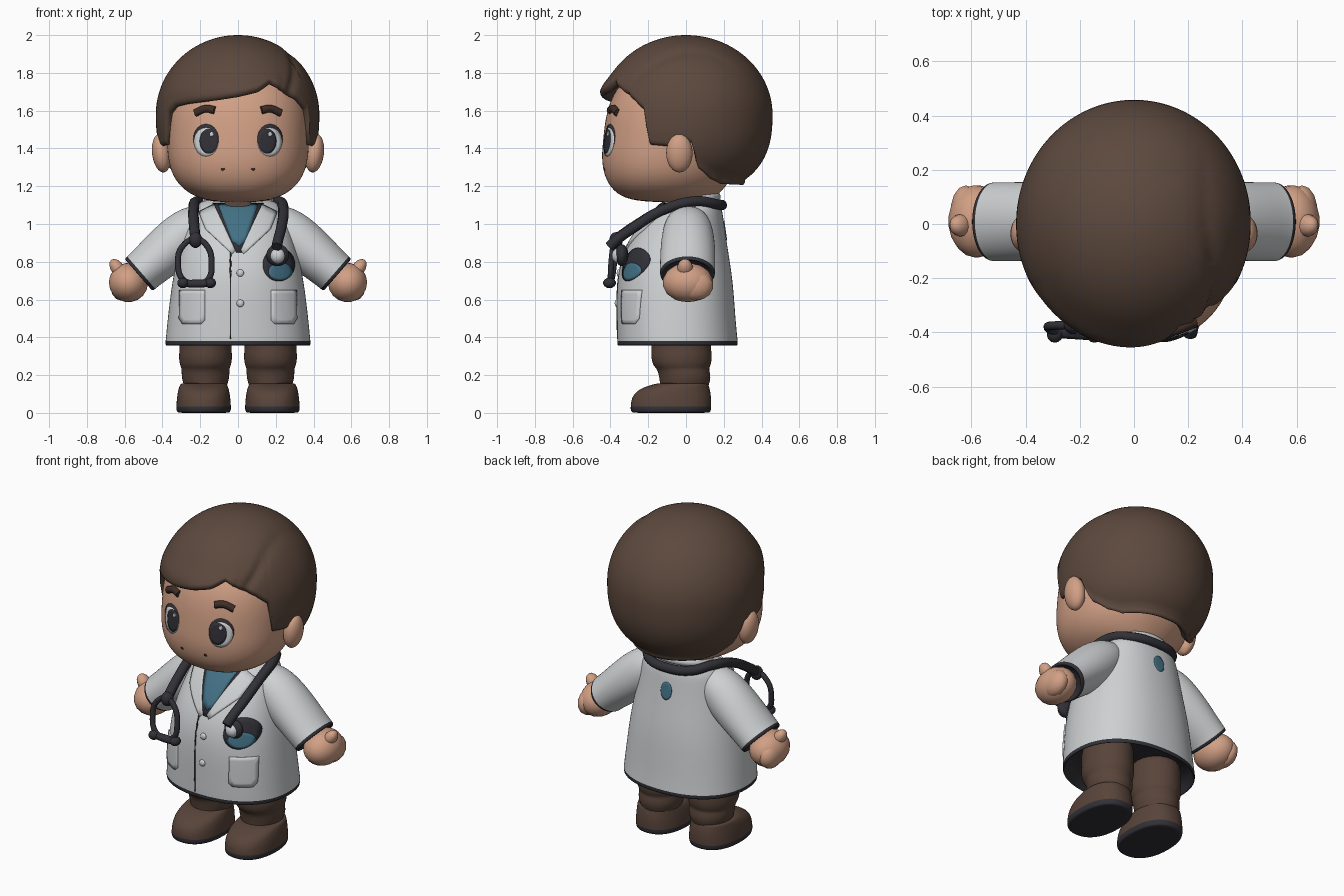
import bpy, bmesh, math
from mathutils import Vector
from mathutils.bvhtree import BVHTree

if "Cube" in bpy.data.objects:
    bpy.data.objects.remove(bpy.data.objects["Cube"])


def material(name, r, g, b):
    m = bpy.data.materials.new(name)
    m.diffuse_color = (r, g, b, 1)
    m.use_nodes = True
    m.node_tree.nodes["Principled BSDF"].inputs["Base Color"].default_value = m.diffuse_color
    return m


HAIR = material("hair_brown", 0.108, 0.066, 0.047)
PANTS = material("trouser_brown", 0.098, 0.058, 0.042)
BROW = material("brow_brown", 0.05, 0.027, 0.02)
SKIN = material("skin", 0.64, 0.35, 0.235)
WHITE = material("coat_white", 0.62, 0.64, 0.65)
DARK = material("dark_trim", 0.03, 0.03, 0.038)
TEAL = material("teal", 0.055, 0.165, 0.235)


def finish(name, bm, mats, subsurf=0):
    bmesh.ops.recalc_face_normals(bm, faces=bm.faces)
    for f in bm.faces:
        f.smooth = True
    me = bpy.data.meshes.new(name)
    bm.to_mesh(me)
    bm.free()
    ob = bpy.data.objects.new(name, me)
    bpy.context.collection.objects.link(ob)
    for m in mats:
        me.materials.append(m)
    if subsurf:
        mod = ob.modifiers.new("smooth", 'SUBSURF')
        mod.levels = mod.render_levels = subsurf
    return ob


def bridge(bm, rows, second=()):
    """Join rows of vertices; row gaps listed in `second` use material 1."""
    n = len(rows[0])
    for i in range(len(rows) - 1):
        for j in range(n):
            k = (j + 1) % n
            f = bm.faces.new((rows[i][j], rows[i][k], rows[i + 1][k], rows[i + 1][j]))
            f.material_index = int(i in second)


def loft(name, rings, mats, second=(), p=2.0, egg=0.0, n=24, loc=(0, 0, 0), rot=0.0):
    """Stack of rounded rings (z, centre y, half width, half depth)."""
    bm = bmesh.new()
    rows = []
    for z, cy, rx, ry in rings:
        row = []
        for j in range(n):
            c, s = math.cos(j * math.tau / n), math.sin(j * math.tau / n)
            x = math.copysign(abs(c) ** (2 / p), c) * rx * (1 - egg * max(0, s))
            row.append(bm.verts.new((x, cy + math.copysign(abs(s) ** (2 / p), s) * ry, z)))
        rows.append(row)
    bridge(bm, rows, second)
    f = bm.faces.new(rows[0])
    f.material_index = int(0 in second)
    f = bm.faces.new(rows[-1])
    f.material_index = int(len(rings) - 2 in second)
    ob = finish(name, bm, mats, 2)
    ob.location, ob.rotation_euler = loc, (0, rot, 0)
    return ob


def ball(name, loc, size, mat, rot=(0, 0, 0), seg=24):
    bm = bmesh.new()
    bmesh.ops.create_uvsphere(bm, u_segments=seg, v_segments=seg // 2, radius=1)
    bmesh.ops.scale(bm, vec=size, verts=bm.verts)
    ob = finish(name, bm, [mat])
    ob.location, ob.rotation_euler = loc, rot
    return ob


def tube(name, pts, r, mat, cyclic=False):
    cu = bpy.data.curves.new(name, 'CURVE')
    cu.dimensions, cu.bevel_depth, cu.bevel_resolution = '3D', r, 3
    cu.resolution_u, cu.use_fill_caps = 8, True
    sp = cu.splines.new('BEZIER')
    sp.bezier_points.add(len(pts) - 1)
    for b, q in zip(sp.bezier_points, pts):
        b.co = q
        b.handle_left_type = b.handle_right_type = 'AUTO'
    sp.use_cyclic_u = cyclic
    cu.materials.append(mat)
    ob = bpy.data.objects.new(name, cu)
    bpy.context.collection.objects.link(ob)


def tree(ob):
    bpy.context.view_layer.update()
    return BVHTree.FromObject(ob, bpy.context.evaluated_depsgraph_get())


def on_surface(bvh, x, z, side=-1):
    hit = bvh.ray_cast(Vector((x, 2 * side, z)), Vector((0, -side, 0)))[0]
    return hit or bvh.find_nearest(Vector((x, 0.3 * side, z)))[0]


def plate(name, bvh, outline, lift, mat, side=-1):
    """Thin plate wrapped on a surface, from a convex x-z outline."""
    pts = []
    for (x0, z0), (x1, z1) in zip(outline, outline[1:] + outline[:1]):
        m = max(1, int(math.hypot(x1 - x0, z1 - z0) / 0.025))
        pts += [(x0 + (x1 - x0) * i / m, z0 + (z1 - z0) * i / m) for i in range(m)]
    cx = sum(q[0] for q in pts) / len(pts)
    cz = sum(q[1] for q in pts) / len(pts)
    bm = bmesh.new()
    rows = [[bm.verts.new(on_surface(bvh, cx + (x - cx) * k, cz + (z - cz) * k, side))
             for x, z in pts] for k in (1, 0.75, 0.5, 0.25)]
    bridge(bm, rows)
    bm.faces.new(rows[-1])
    ob = finish(name, bm, [mat])
    mod = ob.modifiers.new("thickness", 'SOLIDIFY')
    mod.thickness, mod.offset = 2 * lift, 0


def oval(cx, cz, rx, rz, n=28):
    return [(cx + rx * math.cos(i * math.tau / n), cz + rz * math.sin(i * math.tau / n))
            for i in range(n)]


# --- head
head = loft("head", [(1.115, -.05, .09, .10), (1.125, -.08, .18, .22), (1.17, -.10, .28, .285),
                     (1.25, -.09, .35, .345), (1.35, -.08, .375, .37), (1.45, -.06, .38, .38),
                     (1.6, -.04, .38, .385), (1.75, -.02, .34, .34), (1.85, 0, .2, .2)],
            [SKIN], p=2.3, egg=.14, n=32)
face = tree(head)
loft("neck", [(1.0, 0.02, .11, .1), (1.1, 0.02, .11, .1), (1.2, 0.02, .12, .12)], [SKIN])

# --- hair: domed shell cut off along a hairline
TAIL = [(-26, 1.42), (-10, 1.41), (-5, 1.45), (4, 1.43), (9, 1.30), (22, 1.24), (36, 1.212), (90, 1.205)]
RIGHT = [(-90, 1.672), (-75, 1.697), (-64, 1.74), (-50, 1.69), (-40, 1.655), (-30, 1.60)] + TAIL
LEFT = [(-90, 1.672), (-75, 1.655), (-50, 1.635), (-38, 1.62), (-30, 1.58)] + TAIL


def hairline(deg):
    table = RIGHT if deg >= -90 else LEFT
    d = deg if deg >= -90 else -180 - deg
    for (d0, z0), (d1, z1) in zip(table, table[1:]):
        if d <= d1:
            return z0 + (z1 - z0) * (d - d0) / (d1 - d0)
    return table[-1][1]


def hair_point(deg, z, k=1.0, dz=0.0):
    a = math.radians(deg)
    t = min(1, abs(z - 1.58) / 0.42)
    e = 2.0 if z > 1.58 else 2.5
    r = (1 - t ** e) ** (1 / e)
    x, y = .435 * r * math.cos(a), .458 * r * math.sin(a)
    if x < .22:  # swept fringe bulges forward
        k *= 1 + .04 * max(0, -math.sin(a)) ** 2 * math.exp(-((z - 1.715) / .06) ** 2)
    if x > 0.05:  # parting crease on one side
        d = z - (1.91 - 1.6 * (y - .03) ** 2)
        fade = max(0, min(1, (.3 - y) / .3))
        k *= 1 - fade * (.04 * math.exp(-(d / .025) ** 2) + (.01 if d < 0 else 0))
    return x * k, y * k, z + dz


bm = bmesh.new()
COLS, ROWS = 180, 44
rows = []
for i in range(1, ROWS + 6):
    row = []
    for j in range(COLS):
        deg = -270 + 360 * j / COLS
        zb = hairline(deg) + .03
        if i <= ROWS:
            co = hair_point(deg, 2 - (2 - zb) * (1 - math.cos(i / ROWS * math.pi / 2)))
        else:  # rounded lower lip
            co = hair_point(deg, zb, *[(.995, -.012), (.98, -.023), (.955, -.03),
                                       (.90, -.02), (.8, .02)][i - ROWS - 1])
        row.append(bm.verts.new(co))
    rows.append(row)
bridge(bm, rows)
bm.faces.new(rows[0])
finish("hair", bm, [HAIR])

# --- ears, eyes, brows, mouth corners
for s, side in ((-1, "left"), (1, "right")):
    ball(side + "_ear", (s * .405, -.035, 1.375), (.05, .07, .103), SKIN, (0, s * .12, 0))
    plate(side + "_lash", face, oval(s * .169, 1.449, .067, .08), .002, DARK)
    plate(side + "_eye_white", face, oval(s * .168, 1.434, .063, .076), .0035, WHITE)
    plate(side + "_pupil", face, oval(s * .153, 1.438, .048, .066), .005, DARK)
    plate(side + "_eye_glint", face, oval(s * .153 + .015, 1.475, .010, .012, 10), .0065, WHITE)
    plate(side + "_mouth_corner", face, oval(s * .08, 1.29, .010, .008, 8), .002, BROW)
    tube(side + "_brow", [on_surface(face, s * x, z) for x, z in
                          ((.122, 1.602), (.17, 1.61), (.225, 1.587))], .021, BROW)

# --- coat with dark lining and hem
coat = loft("coat", [(.46, -.045, .30, .25), (.40, -.045, .36, .30), (.36, -.045, .375, .31),
                     (.353, -.045, .386, .321), (.385, -.045, .385, .32), (.39, -.046, .384, .32),
                     (.5, -.052, .374, .315), (.7, -.06, .35, .31), (.85, -.055, .318, .28),
                     (1.0, -.02, .275, .222), (1.08, .015, .245, .178), (1.12, .03, .20, .14),
                     (1.135, .03, .13, .10)], [WHITE, DARK], second=(0, 1, 2, 3), p=2.25, n=32)
cloth = tree(coat)
plate("neckline_trim", cloth, [(-.135, 1.11), (.135, 1.11), (.02, .85), (-.01, .85)], .003, DARK)
plate("shirt", cloth, [(-.105, 1.10), (.105, 1.10), (.04, .91), (0.005, .88), (-.03, .91)], .006, TEAL)
plate("neck_shade", cloth, oval(0, 1.105, .07, .018), .008, PANTS)
plate("coat_opening", cloth, [(-.043, .39), (-.036, .39), (-.036, .85), (-.043, .85)], .003, DARK)
plate("chest_patch_trim", cloth, oval(.215, .785, .084, .088), .004, DARK)
plate("chest_patch", cloth, oval(.222, .748, .062, .045), .007, TEAL)
plate("back_patch", cloth, oval(-.01, .965, .036, .052), .004, TEAL, side=1)
for z in (.74, .58):
    ball("coat_button", on_surface(cloth, .012, z), (.02, .012, .02), WHITE, seg=12)
for s, side in ((-1, "left"), (1, "right")):
    plate(side + "_pocket", cloth, [(s * .175, .65), (s * .305, .65), (s * .308, .50),
                                    (s * .29, .47), (s * .195, .47), (s * .175, .49)], .008, WHITE)
    plate(side + "_lapel", cloth, [(s * .125, 1.10), (s * .205, 1.06), (s * .17, .97),
                                   (s * .03, .84), (s * .015, .86)], .009, WHITE)
tube("collar", [(.165 * math.cos(a), .035 + .125 * math.sin(a), 1.125 + .02 * math.sin(a))
                for a in [math.radians(d) for d in range(-20, 201, 20)]], .024, WHITE)

# --- arms, legs and shoes
for s, side in ((-1, "left"), (1, "right")):
    loft(side + "_sleeve", [(-.08, .01, .05, .07), (.0, .01, .11, .12), (.1, .01, .133, .138),
                            (.22, .01, .131, .147), (.37, .008, .116, .147), (.40, .008, .115, .147),
                            (.405, .008, .115, .147), (.425, .008, .114, .146), (.43, .008, .10, .13),
                            (.38, .008, .08, .10)], [WHITE, DARK], second=(6, 7, 8),
         loc=(s * .205, 0, 1.01), rot=s * math.radians(131))
    ball(side + "_hand", (s * .58, .01, .69), (.105, .135, .104), SKIN, (0, s * .5, 0), 18)
    ball(side + "_thumb", (s * .638, -.005, .765), (.036, .042, .056), SKIN, (0, s * .6, 0), 14)
    ball(side + "_fingers", (s * .62, .05, .675), (.058, .095, .08), SKIN, (0, 0, 0), 14)
    loft(side + "_leg", [(.12, -.01, .11, .125), (.15, -.008, .116, .13), (.18, -.005, .126, .137),
                         (.215, -.01, .128, .138), (.235, -.018, .127, .140), (.255, -.022, .138, .156),
                         (.30, -.024, .143, .163), (.335, -.025, .138, .159), (.37, -.025, .14, .16),
                         (.5, -.025, .14, .16)], [PANTS], loc=(s * .172, 0, 0))
    loft(side + "_shoe", [(0, -.08, .125, .19), (.002, -.08, .142, .211), (.022, -.08, .146, .215),
                          (.026, -.08, .146, .215), (.08, -.078, .143, .214), (.125, -.064, .135, .192),
                          (.15, -.03, .126, .150), (.16, -.012, .115, .125)],
         [PANTS, DARK], second=(0, 1, 2), p=2.3, loc=(s * .182, 0, 0))

# --- stethoscope
tube("stethoscope_tube", [(-.225, -.37, .92), (-.232, -.27, .99), (-.235, -.12, 1.075),
                          (-.215, .05, 1.12), (-.14, .155, 1.105), (0, .19, 1.10), (.14, .155, 1.105),
                          (.215, .05, 1.12), (.24, -.12, 1.075), (.23, -.27, .985),
                          (.21, -.38, .905), (.205, -.405, .88)], .028, DARK)
ball("yoke_joint", (-.225, -.37, .915), (.036, .036, .042), DARK)
tube("ear_loop", [(-.225, -.375, .92), (-.295, -.375, .88), (-.318, -.38, .80), (-.285, -.395, .70),
                  (-.22, -.40, .69), (-.165, -.40, .70), (-.14, -.395, .80), (-.165, -.385, .885)],
     .016, DARK, True)
tube("ear_bar", [(-.30, -.40, .688), (-.22, -.405, .682), (-.14, -.41, .688)], .02, DARK)
for x in (-.292, -.146):
    ball("ear_tip", (x, -.405, .688), (.031, .034, .028), DARK, seg=14)
ball("chest_piece_rim", (.21, -.34, .835), (.06, .035, .058), DARK)
ball("chest_piece", (.21, -.355, .832), (.04, .038, .042), WHITE)
